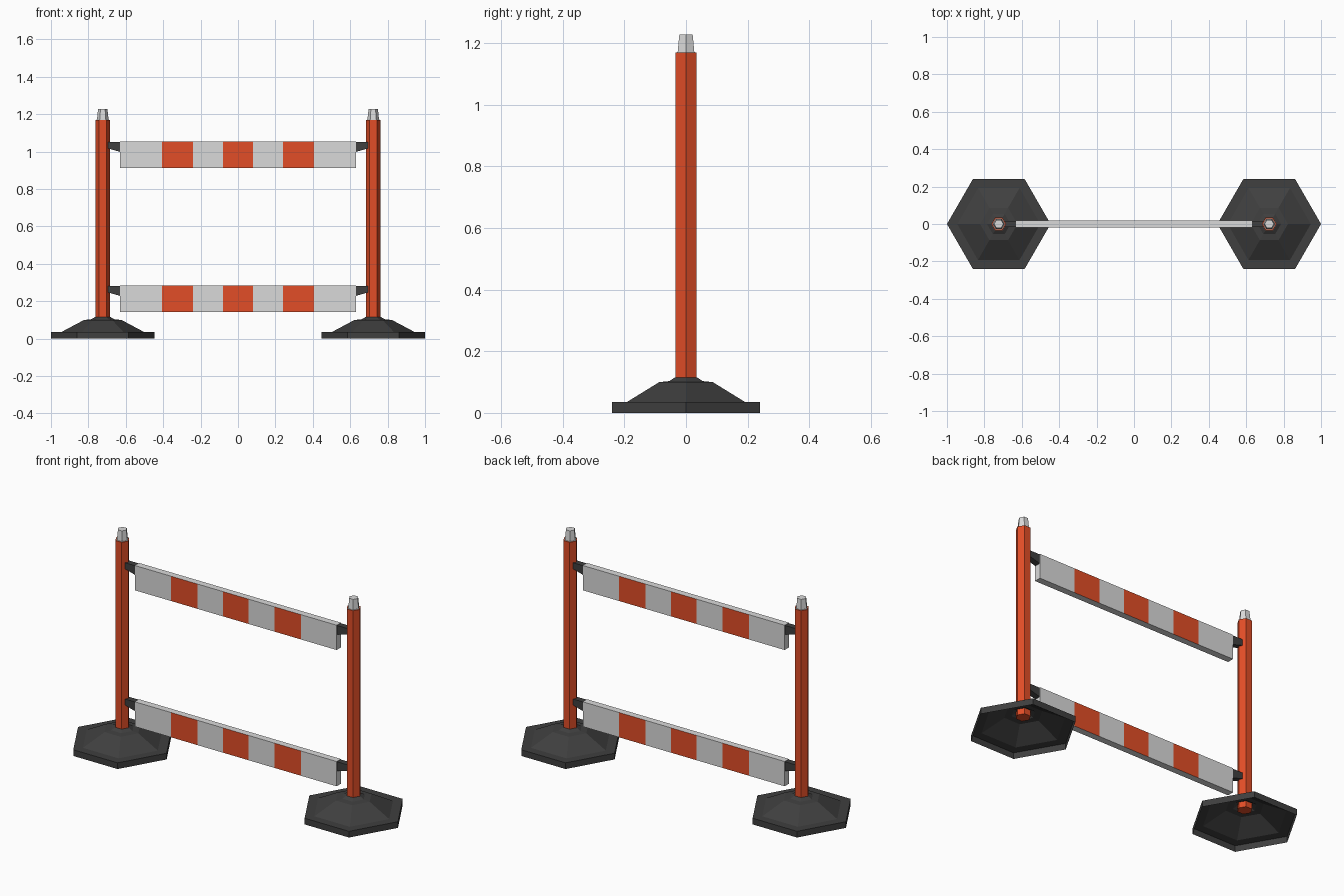
import bpy, bmesh, math

if "Cube" in bpy.data.objects:
    bpy.data.objects.remove(bpy.data.objects["Cube"])

def material(name, col):
    m = bpy.data.materials.new(name)
    m.diffuse_color = (*col, 1)
    m.use_nodes = True
    m.node_tree.nodes["Principled BSDF"].inputs["Base Color"].default_value = m.diffuse_color
    return m

ORANGE = material("safety orange", (0.76, 0.075, 0.02))
GREY = material("light grey", (0.70, 0.70, 0.70))
RUBBER = material("dark rubber", (0.05, 0.05, 0.05))

def finish(name, bm, mats):
    me = bpy.data.meshes.new(name)
    bm.to_mesh(me)
    bm.free()
    for m in mats:
        me.materials.append(m)
    ob = bpy.data.objects.new(name, me)
    bpy.context.collection.objects.link(ob)
    return ob

def loft(bm, rings):
    """Join consecutive rings of verts with quads; returns (segment, face) pairs."""
    out = []
    for i, (a, b) in enumerate(zip(rings, rings[1:])):
        n = len(a)
        for j in range(n):
            k = (j + 1) % n
            out.append((i, bm.faces.new((a[j], a[k], b[k], b[j]))))
    return out

def hex_stack(name, x, profile, mat, bottom=True):
    """Six-sided turned part from (radius, z) pairs."""
    bm = bmesh.new()
    rings = [[bm.verts.new((x + r * math.cos(j * math.pi / 3),
                            r * math.sin(j * math.pi / 3), z)) for j in range(6)]
             for r, z in profile]
    loft(bm, rings)
    bm.faces.new(rings[-1])
    if bottom:
        bm.faces.new(rings[0][::-1])
    return finish(name, bm, [mat])

def prism_x(name, sections, mats):
    """Box sections along x from (x, half_y, z_low, z_high)."""
    bm = bmesh.new()
    rings = [[bm.verts.new((x, y, z)) for y, z in
              ((-h, lo), (h, lo), (h, hi), (-h, hi))] for x, h, lo, hi in sections]
    faces = loft(bm, rings)
    bm.faces.new(rings[0])
    bm.faces.new(rings[-1])
    bmesh.ops.recalc_face_normals(bm, faces=bm.faces)
    # every second segment is a stripe, on the front and back sides only
    if len(mats) > 1:
        for i, f in faces:
            f.normal_update()
            if i % 2 and abs(f.normal.y) > 0.5:
                f.material_index = 1
    return finish(name, bm, mats)

RAIL_TOPS = {"upper": 1.053, "lower": 0.283}

for side, s in (("left", -1), ("right", 1)):
    x = 0.723 * s
    # hollow rubber foot, open underneath
    foot = [(0.277, 0), (0.277, 0.035), (0.222, 0.035), (0.1, 0.1),
            (0.063, 0.103), (0.042, 0.115), (0.037, 0.115)]
    hex_stack(side + "_foot", x, foot, RUBBER, bottom=False)
    # post with tapered top peg
    hex_stack(side + "_post", x, [(0.039, 0.082), (0.039, 1.17)], ORANGE)
    hex_stack(side + "_peg", x, [(0.034, 1.168), (0.034, 1.172), (0.031, 1.172),
                                 (0.025, 1.228)], GREY)
    # tapered brackets holding the rails
    for level, top in RAIL_TOPS.items():
        prism_x(f"{side}_{level}_bracket",
                [(0.625 * s, 0.017, top - 0.056, top - 0.002),
                 (0.695 * s, 0.017, top - 0.036, top - 0.002)], [RUBBER])

# striped rails
cuts = [0.63, 0.406, 0.241, 0.08]
xs = [-c for c in cuts] + cuts[::-1]
for level, top in RAIL_TOPS.items():
    prism_x(level + "_rail", [(x, 0.019, top - 0.14, top) for x in xs], [GREY, ORANGE])
